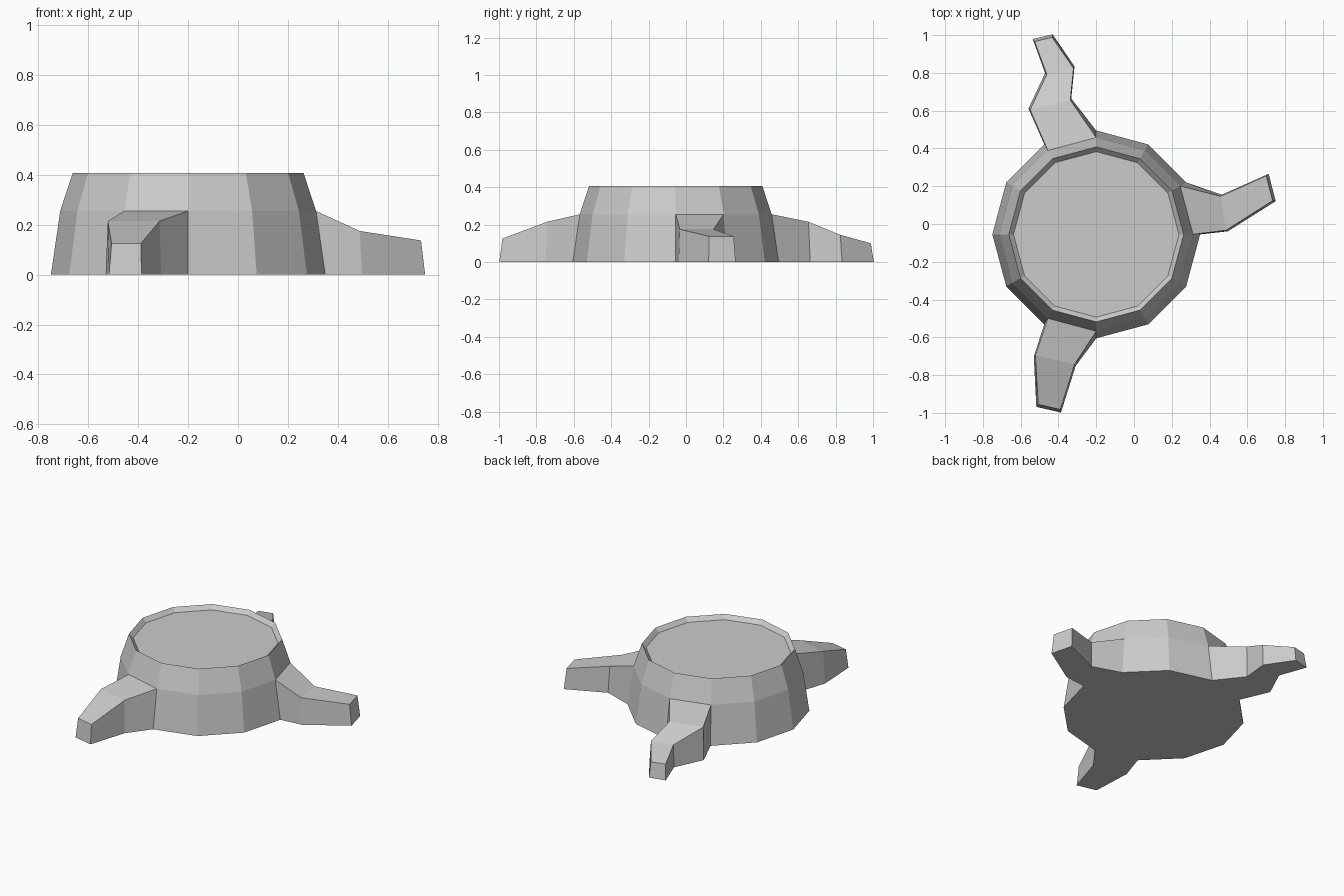
import bpy, bmesh
from math import cos, sin, radians
from mathutils import Vector

if "Cube" in bpy.data.objects:
    bpy.data.objects.remove(bpy.data.objects["Cube"])

CX, CY, SIDES = -0.20, -0.055, 12
bm = bmesh.new()


def ring(r, z):
    return [bm.verts.new((CX + r * cos(radians(30 * i)), CY + r * sin(radians(30 * i)), z))
            for i in range(SIDES)]


def bridge(a, b, skip=()):
    n = len(a)
    for i in range(n):
        if i not in skip:
            j = (i + 1) % n
            bm.faces.new((a[i], a[j], b[j], b[i]))


# Legs: wall panel index -> sections (first side, second side, top height)
legs = {
    0: [((0.488, -0.033), (0.458, 0.147), 0.175),
        ((0.734, 0.124), (0.700, 0.255), 0.137)],
    3: [((-0.337, 0.655), (-0.550, 0.605), 0.215),
        ((-0.320, 0.825), (-0.462, 0.792), 0.145),
        ((-0.434, 0.988), (-0.526, 0.966), 0.100)],
    8: [((-0.522, -0.695), (-0.314, -0.742), 0.215),
        ((-0.507, -0.955), (-0.390, -0.982), 0.125)],
}

# Body: tapered drum with a shallow recessed top
base, mid, rim, floor = ring(0.55, 0), ring(0.513, 0.255), ring(0.463, 0.407), ring(0.438, 0.38)
bridge(base, mid, skip=legs)
bridge(mid, rim)
bridge(rim, floor)
bm.faces.new(floor)
bm.faces.new(base[::-1])

# Legs grow out of the lower wall panels, slightly wider at the ground
for i, sections in legs.items():
    prev = [base[i], base[i + 1], mid[i + 1], mid[i]]
    for k, (p, q, z) in enumerate(sections):
        p, q = Vector(p), Vector(q)
        side = (p - q).normalized()
        out = Vector((-side.y, side.x)) * (0.015 if k == len(sections) - 1 else 0.008)
        low = (p + side * 0.007 + out, q - side * 0.007 + out)
        cur = [bm.verts.new((v.x, v.y, h)) for v, h in
               ((low[0], 0), (low[1], 0), (q, z), (p, z))]
        bridge(prev, cur)
        prev = cur
    bm.faces.new(prev)

bmesh.ops.recalc_face_normals(bm, faces=bm.faces)
mesh = bpy.data.meshes.new("stump_with_roots")
bm.to_mesh(mesh)
bm.free()
bpy.context.collection.objects.link(bpy.data.objects.new("stump_with_roots", mesh))
